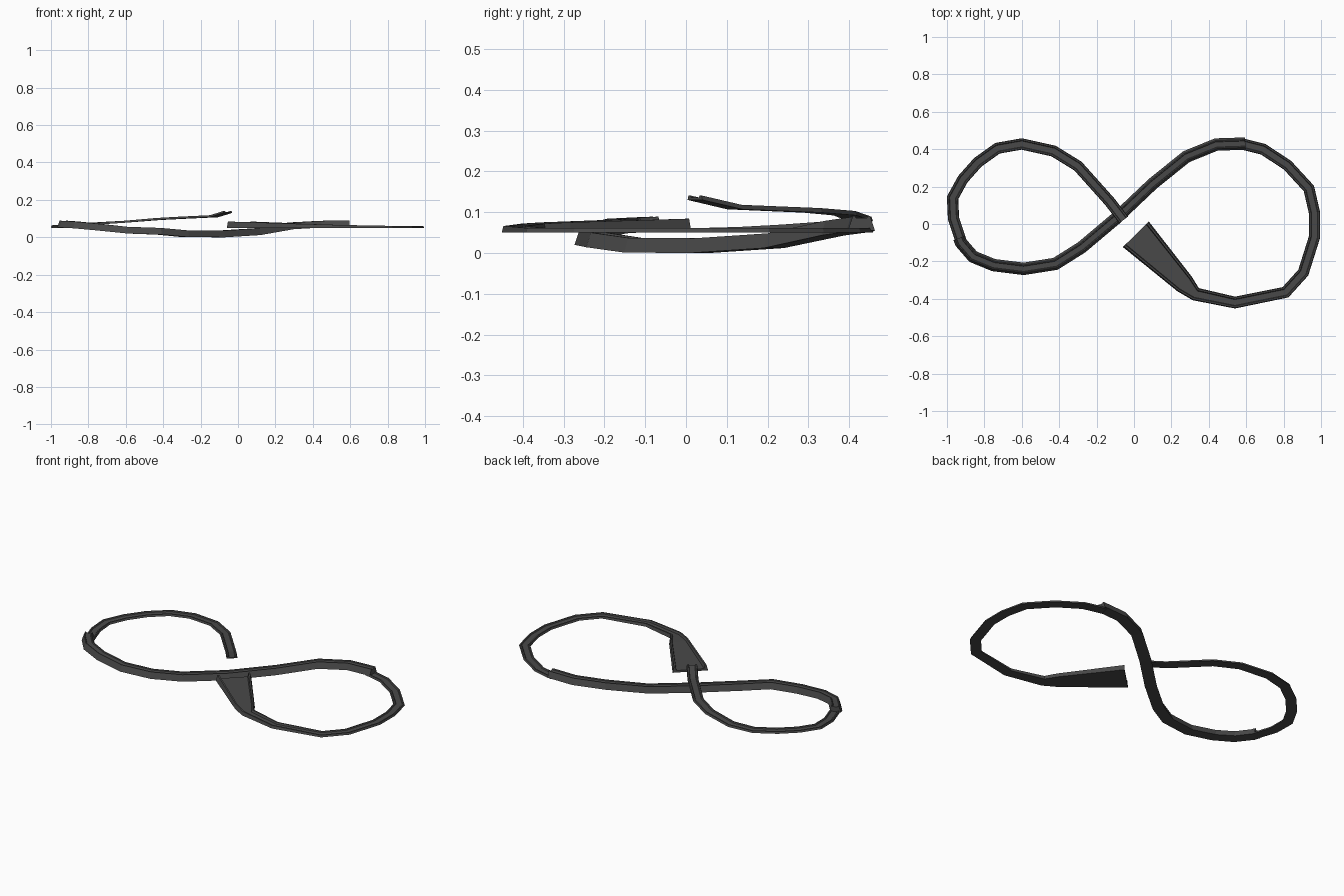
import bpy
import bmesh
from mathutils import Vector

default_cube = bpy.data.objects.get("Cube")
if default_cube:
    bpy.data.objects.remove(default_cube, do_unlink=True)

# Single dark asphalt colour
asphalt = bpy.data.materials.new("dark_grey_asphalt")
asphalt.use_nodes = True
colour = (0.066, 0.066, 0.066, 1)
asphalt.diffuse_color = colour
shader = asphalt.node_tree.nodes["Principled BSDF"]
shader.inputs["Base Color"].default_value = colour
shader.inputs["Roughness"].default_value = 0.9


def side_vectors(points):
    """Mitred sideways direction at every station of a path."""
    flat = [Vector((p[0], p[1], 0)) for p in points]
    directions = [(b - a).normalized() for a, b in zip(flat, flat[1:])]
    sides = []
    for i in range(len(flat)):
        before = directions[max(i - 1, 0)]
        after = directions[min(i, len(directions) - 1)]
        tangent = (before + after).normalized()
        stretch = 1 / max(tangent.dot(after), 0.5)
        sides.append(Vector((tangent.y, -tangent.x, 0)) * stretch)
    return sides


def channel(width, height, taper, rim, floor):
    """Cross-section of a road with a raised rim on each side."""
    half = width / 2
    top = half - taper
    inner = top - rim
    right = [(half, 0), (top, height), (inner, height), (inner - rim / 2, floor)]
    left = [(-x, z) for x, z in reversed(right)]
    return right + left


def build_road(name, path, sections):
    """Sweep one cross-section per station and close both ends."""
    bm = bmesh.new()
    rings = []
    for point, side, section in zip(path, side_vectors(path), sections):
        base = Vector(point)
        rings.append([bm.verts.new(base + side * x + Vector((0, 0, z)))
                      for x, z in section])
    count = len(rings[0])
    for first, second in zip(rings, rings[1:]):
        for i in range(count):
            j = (i + 1) % count
            bm.faces.new((first[i], first[j], second[j], second[i]))
    for ring in (rings[0], rings[-1]):
        # The cap is split so the channel stays open
        a, b, c, d, e, f, g, h = ring
        for corners in ((a, b, c, d), (a, d, e, h), (e, f, g, h)):
            bm.faces.new(corners)
    bmesh.ops.recalc_face_normals(bm, faces=bm.faces)
    mesh = bpy.data.meshes.new(name)
    bm.to_mesh(mesh)
    bm.free()
    mesh.materials.append(asphalt)
    road = bpy.data.objects.new(name, mesh)
    bpy.context.collection.objects.link(road)
    return road


# Thin road climbing around the left loop to the jump
climb_path = [
    (-.925, -.09, .05), (-.965, .03, .05), (-.97, .14, .053), (-.915, .24, .058),
    (-.835, .33, .064), (-.73, .405, .07), (-.6, .428, .078), (-.43, .39, .092),
    (-.3, .31, .099), (-.13, .12, .107), (-.055, .022, .13),
]
thin = channel(width=.06, height=.011, taper=.004, rim=.007, floor=.006)
build_road("climbing_road", climb_path, [thin] * len(climb_path))

# Thick road dipping under the crossing
dip_path = [
    (-.935, -.075, .053), (-.925, -.1, .052), (-.86, -.175, .048),
    (-.75, -.22, .037), (-.59, -.24, .02), (-.42, -.213, .014),
    (-.28, -.125, .001), (-.09, .035, 0), (.1, .215, .012),
    (.28, .36, .043), (.44, .425, .052), (.595, .43, .055),
]
thick = channel(width=.066, height=.036, taper=.012, rim=.005, floor=.031)
build_road("dipping_road", dip_path, [thick] * len(dip_path))

# Thin level road around the right loop, ending in the wide landing ramp
landing_path = [(x, y, .05) for x, y in (
    (.57, .43), (.69, .4), (.82, .315), (.935, .19), (.965, .06),
    (.965, -.07), (.905, -.26), (.81, -.365), (.54, -.42),
    (.33, -.375), (.27, -.32), (.01, -.055))]
flared = [
    channel(width=.062, height=.016, taper=.004, rim=.008, floor=.007),
    channel(width=.07, height=.022, taper=.005, rim=.008, floor=.009),
    channel(width=.11, height=.025, taper=.006, rim=.008, floor=.01),
    channel(width=.195, height=.034, taper=.008, rim=.009, floor=.012),
]
level_count = len(landing_path) - len(flared)
build_road("landing_road", landing_path, [thin] * level_count + flared)
